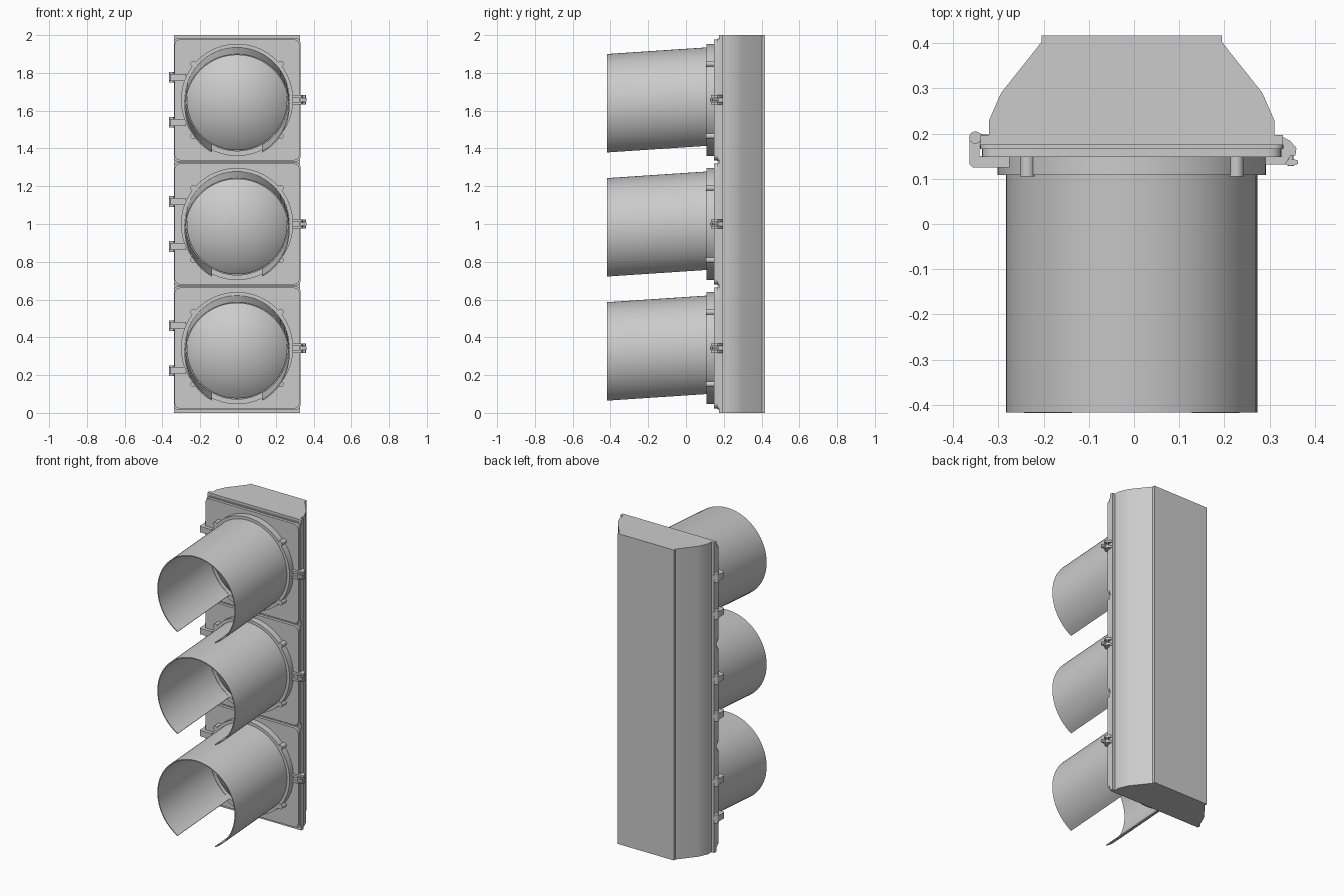
import bpy, bmesh, math

if "Cube" in bpy.data.objects:
    bpy.data.objects.remove(bpy.data.objects["Cube"])

CX = -0.005                     # centre line of the housing
CENTRES = (0.343, 1.0, 1.657)   # heights of the three lamps


def finish(name, bm, smooth=35):
    bmesh.ops.remove_doubles(bm, verts=bm.verts, dist=1e-5)
    bmesh.ops.recalc_face_normals(bm, faces=bm.faces)
    me = bpy.data.meshes.new(name)
    bm.to_mesh(me)
    bm.free()
    ob = bpy.data.objects.new(name, me)
    bpy.context.collection.objects.link(ob)
    bpy.ops.object.select_all(action='DESELECT')
    ob.select_set(True)
    bpy.context.view_layer.objects.active = ob
    bpy.ops.object.shade_smooth_by_angle(angle=math.radians(smooth))
    return ob


def prism(name, pts, a, b, axis='z'):
    """Extrude a closed outline: (x, y) along z, or (x, z) along y."""
    bm = bmesh.new()
    place = (lambda p, t: (p[0], p[1], t)) if axis == 'z' else (lambda p, t: (p[0], t, p[1]))
    lo = [bm.verts.new(place(p, a)) for p in pts]
    hi = [bm.verts.new(place(p, b)) for p in pts]
    bm.faces.new(lo)
    bm.faces.new(hi)
    for i in range(len(pts)):
        j = (i + 1) % len(pts)
        bm.faces.new((lo[i], lo[j], hi[j], hi[i]))
    return finish(name, bm)


def circle(x, y, r, n=20):
    return [(x + r * math.cos(2 * math.pi * i / n), y + r * math.sin(2 * math.pi * i / n)) for i in range(n)]


def rounded(x, z, w, h, r, n=5):
    pts = []
    for k, (sx, sz) in enumerate(((1, 1), (-1, 1), (-1, -1), (1, -1))):
        for i in range(n + 1):
            t = math.pi / 2 * (k + i / n)
            pts.append((x + sx * (w / 2 - r) + r * math.cos(t), z + sz * (h / 2 - r) + r * math.sin(t)))
    return pts


def lathe(name, prof, x, z, n=64):
    """Revolve a closed (radius, y) outline around a y axis."""
    bm = bmesh.new()
    rings = [[bm.verts.new((x + r * math.cos(2 * math.pi * i / n), y, z + r * math.sin(2 * math.pi * i / n)))
              for i in range(n)] for r, y in prof]
    for k in range(len(prof)):
        a, b = rings[k], rings[(k + 1) % len(prof)]
        if prof[k][0] < 1e-6 and prof[(k + 1) % len(prof)][0] < 1e-6:
            continue
        for i in range(n):
            j = (i + 1) % n
            bm.faces.new((a[i], a[j], b[j], b[i]))
    return finish(name, bm)


def visor(name, x, z):
    """Tube open at the bottom, drooping towards the front."""
    bm = bmesh.new()
    n, r, start = 60, 0.278, math.radians(-61)
    sweep = math.pi - 2 * start
    rows = []
    for y, dz in ((0.125, 0.001), (-0.417, -0.035)):
        rows.append([bm.verts.new((x + r * math.cos(start + sweep * i / n), y,
                                   z + dz + r * math.sin(start + sweep * i / n))) for i in range(n + 1)])
    for i in range(n):
        bm.faces.new((rows[0][i], rows[0][i + 1], rows[1][i + 1], rows[1][i]))
    bmesh.ops.recalc_face_normals(bm, faces=bm.faces)
    mid = bm.faces[:][n // 2]
    if mid.normal.z < 0:
        bmesh.ops.reverse_faces(bm, faces=bm.faces[:])
    bmesh.ops.solidify(bm, geom=bm.faces[:], thickness=0.006)
    return finish(name, bm)


# housing: half outline mirrored, extruded to full height
half = [(0.20, 0.417), (0.20, 0.402), (0.213, 0.385), (0.287, 0.292), (0.294, 0.278),
        (0.315, 0.23), (0.315, 0.197), (0.334, 0.197), (0.334, 0.175)]
prism("housing", [(CX + x, y) for x, y in half] + [(CX - x, y) for x, y in reversed(half)], 0, 2)

for n, z in enumerate(CENTRES, 1):
    # door: back plate plus a slightly smaller raised plate
    prism(f"door_{n}", rounded(CX, z, 0.67, 0.652, 0.022), 0.166, 0.176, 'y')
    prism(f"door_face_{n}", rounded(CX, z, 0.662, 0.64, 0.03), 0.148, 0.167, 'y')

    # visor mounting ring, lens and visor
    lathe(f"visor_ring_{n}", [(0.27, 0.15), (0.297, 0.15), (0.297, 0.108), (0.27, 0.108)], CX, z)
    R, D = 0.266, 0.10
    S = (R * R + D * D) / (2 * D)
    top = math.asin(R / S)
    cap = [(S * math.sin(top * i / 12), 0.13 - D + S - S * math.cos(top * i / 12)) for i in range(13)]
    lathe(f"lens_{n}", cap + [(R, 0.149), (0, 0.149)], CX, z)
    visor(f"visor_{n}", CX, z)

    # four visor bolts
    for k, (sx, sz) in enumerate(((1, 1), (-1, 1), (-1, -1), (1, -1)), 1):
        prism(f"visor_bolt_{n}_{k}", circle(CX + sx * 0.231, z + sz * 0.191, 0.016), 0.105, 0.15, 'y')

    # two hinges on the left
    for k, dz in enumerate((-0.119, 0.119), 1):
        h = z + dz
        prism(f"hinge_arm_{n}_{k}", [(-0.275, 0.125), (-0.275, 0.15), (-0.342, 0.15), (-0.342, 0.19),
                                     (-0.364, 0.19), (-0.364, 0.132), (-0.357, 0.125)], h - 0.019, h + 0.019)
        prism(f"hinge_knuckle_{n}_{k}", circle(-0.351, 0.191, 0.0135), h - 0.028, h + 0.028)
        prism(f"hinge_lug_{n}_{k}", [(-0.342, 0.18), (-0.32, 0.178), (-0.32, 0.197), (-0.342, 0.2)],
              h - 0.012, h + 0.012)

    # latch on the right: two forked lugs, a swing bolt and a wing nut
    for k, dz in enumerate((-0.018, 0.018), 1):
        prism(f"latch_lug_{n}_{k}", [(0.29, 0.148), (0.29, 0.132), (0.335, 0.132), (0.345, 0.15), (0.357, 0.152),
                                     (0.359, 0.168), (0.345, 0.184), (0.32, 0.197), (0.31, 0.197)],
              z + dz - 0.007, z + dz + 0.007)
    prism(f"latch_bolt_{n}", circle(0.346, z, 0.006), 0.128, 0.175, 'y')
    prism(f"latch_pin_{n}", circle(0.346, 0.17, 0.006), z - 0.025, z + 0.025)
    prism(f"wing_nut_{n}", [(0.331, 0.133), (0.34, 0.129), (0.353, 0.129), (0.362, 0.133),
                            (0.362, 0.14), (0.353, 0.144), (0.34, 0.144), (0.331, 0.14)], z - 0.009, z + 0.009)
